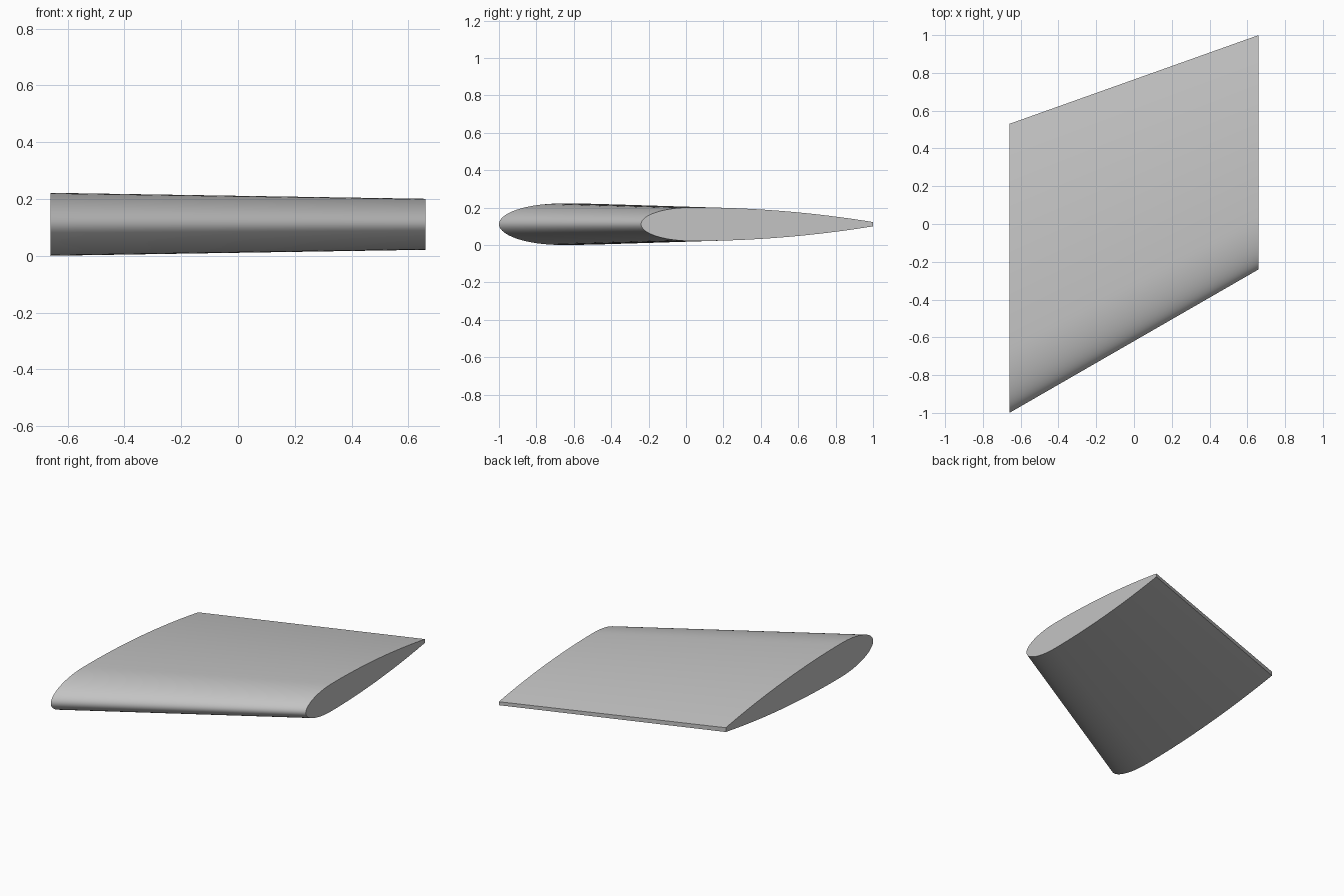
import bpy
import math

cube = bpy.data.objects.get("Cube")
if cube:
    bpy.data.objects.remove(cube, do_unlink=True)

# Plain grey finish
grey = bpy.data.materials.new("light_grey")
grey.use_nodes = True
colour = (0.55, 0.55, 0.55, 1)
grey.diffuse_color = colour
grey.node_tree.nodes["Principled BSDF"].inputs["Base Color"].default_value = colour

HALF_THICK, EDGE, PEAK = 0.0725, 0.0092, 0.22


def half_height(f):
    """Half thickness per chord: elliptic nose, parabolic tail."""
    if f < PEAK:
        return HALF_THICK * math.sqrt(max(0, 1 - ((PEAK - f) / PEAK) ** 2))
    return HALF_THICK - (HALF_THICK - EDGE) * ((f - PEAK) / (1 - PEAK)) ** 2


# Symmetric section, from upper trailing edge round the nose to the lower one
STEPS = 40
fractions = [1 - math.cos(math.pi / 2 * i / STEPS) for i in range(STEPS + 1)]
section = [(f, half_height(f)) for f in reversed(fractions)]
section += [(f, -half_height(f)) for f in fractions[1:]]
count = len(section)


def station(x, nose, tail, z=0.111):
    chord = tail - nose
    return [(x, nose + f * chord, z + h * chord) for f, h in section]


# Swept, tapered wing panel lofted between root and tip
verts = station(-0.66, -1, 0.53) + station(0.66, -0.24, 1)
faces = [(i, (i + 1) % count, (i + 1) % count + count, i + count)
         for i in range(count)]
faces += [tuple(reversed(range(count))), tuple(range(count, 2 * count))]

mesh = bpy.data.meshes.new("wing_panel")
mesh.from_pydata(verts, [], faces)
mesh.materials.append(grey)
wing = bpy.data.objects.new("wing_panel", mesh)
bpy.context.collection.objects.link(wing)

# Consistent outward faces and smooth skin with crisp ends
bpy.ops.object.select_all(action="DESELECT")
wing.select_set(True)
bpy.context.view_layer.objects.active = wing
bpy.ops.object.mode_set(mode="EDIT")
bpy.ops.mesh.select_all(action="SELECT")
bpy.ops.mesh.normals_make_consistent(inside=False)
bpy.ops.object.mode_set(mode="OBJECT")
bpy.ops.object.shade_smooth_by_angle(angle=math.radians(35))
